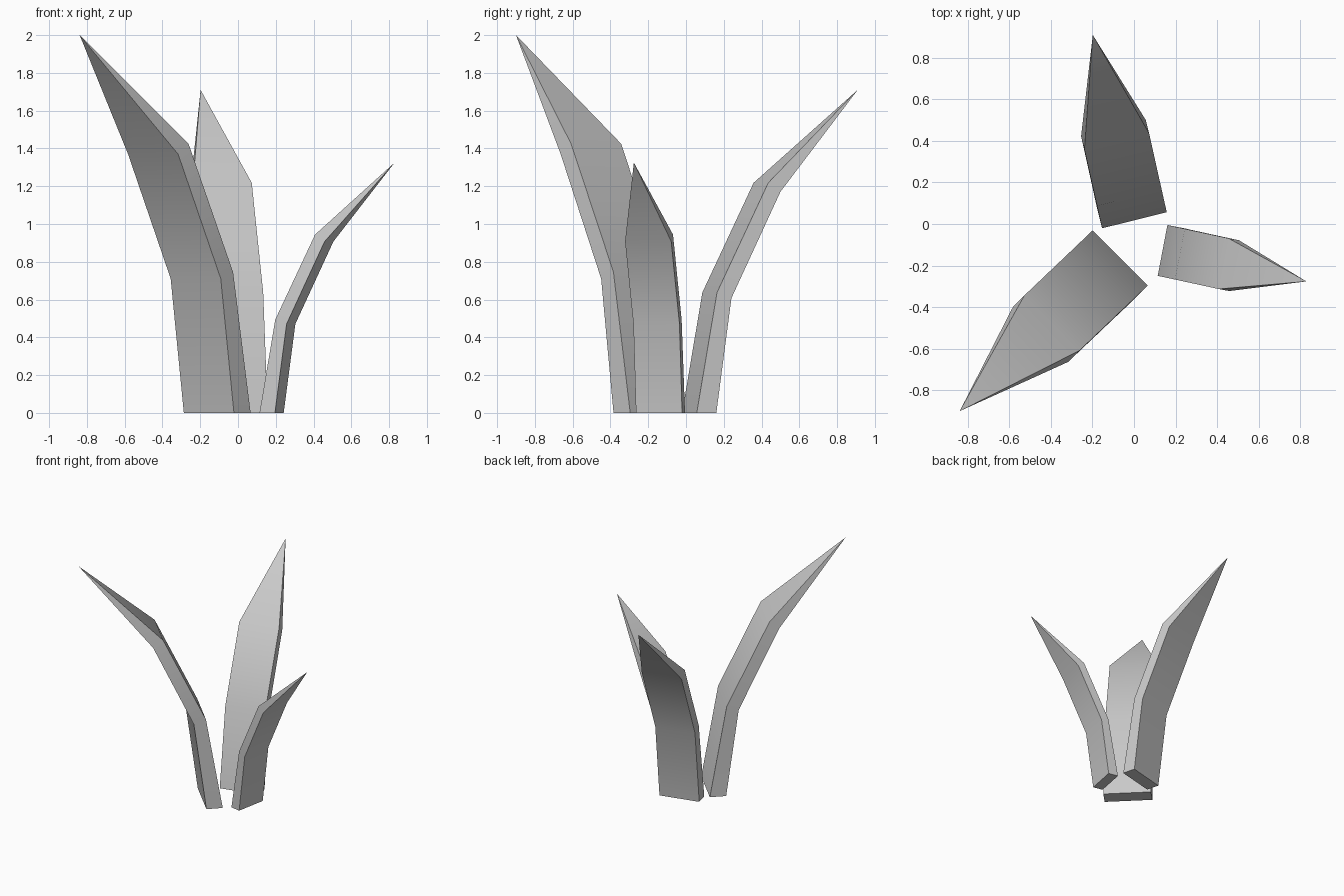
import bpy, bmesh
from math import radians
from mathutils import Matrix, Vector

if "Cube" in bpy.data.objects:
    bpy.data.objects.remove(bpy.data.objects["Cube"])

# Leaf spine for the largest leaf: outward offset, sideways drift, height,
# then half thickness as (outward, drop in height)
SECTIONS = [
    (0.0, 0.0, 0.0, 0.0625, 0.0),
    (0.112, -0.003, 0.728, 0.046, 0.0175),
    (0.430, -0.011, 1.397, 0.039, 0.0275),
]
TIP = (1.005, -0.025, 2.0)
HALF_WIDTH = 0.1875


def make_leaf(name, base, angle, scale):
    bm = bmesh.new()
    rings = []
    for u, v, z, t, dz in SECTIONS:
        rings.append([bm.verts.new((u + s * t, v + w * HALF_WIDTH, z - s * dz))
                      for s, w in ((-1, -1), (1, -1), (1, 1), (-1, 1))])
    # base cap, blade walls and pointed end
    bm.faces.new(rings[0][::-1])
    for a, b in zip(rings, rings[1:]):
        for i in range(4):
            j = (i + 1) % 4
            bm.faces.new((a[i], a[j], b[j], b[i]))
    tip = bm.verts.new(TIP)
    for i in range(4):
        bm.faces.new((rings[-1][i], rings[-1][(i + 1) % 4], tip))
    bmesh.ops.recalc_face_normals(bm, faces=bm.faces[:])
    bm.transform(Matrix.Translation(Vector(base))
                 @ Matrix.Rotation(radians(angle), 4, 'Z')
                 @ Matrix.Scale(scale, 4))
    mesh = bpy.data.meshes.new(name)
    bm.to_mesh(mesh)
    bm.free()
    obj = bpy.data.objects.new(name, mesh)
    bpy.context.collection.objects.link(obj)
    # smooth along the blade, crisp at its edges
    bpy.ops.object.select_all(action='DESELECT')
    obj.select_set(True)
    bpy.context.view_layer.objects.active = obj
    bpy.ops.object.shade_smooth_by_angle(angle=radians(30))
    return obj


# Three leaves of decreasing size around the centre
make_leaf("large_leaf", (-0.11, -0.207, 0), 225, 1.0)
make_leaf("medium_leaf", (-0.011, 0.070, 0), 104, 0.855)
make_leaf("small_leaf", (0.178, -0.135, 0), -10.8, 0.6625)
